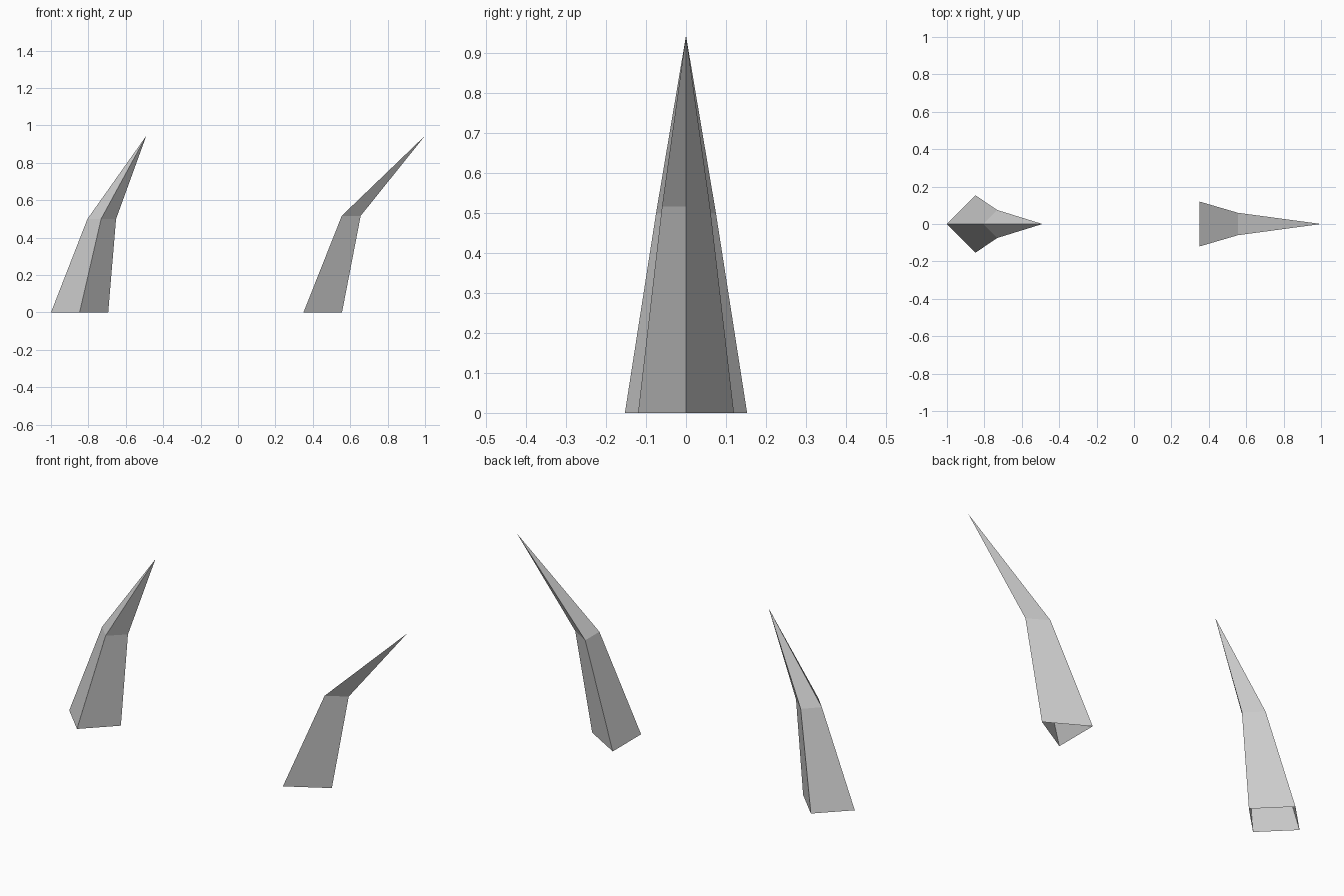
import bpy
import bmesh

cube = bpy.data.objects.get("Cube")
if cube:
    bpy.data.objects.remove(cube, do_unlink=True)

grey = bpy.data.materials.new("light grey")
grey.use_nodes = True
colour = (0.6, 0.6, 0.6, 1)
grey.diffuse_color = colour
grey.node_tree.nodes["Principled BSDF"].inputs["Base Color"].default_value = colour


def build_horn(name, base, middle, tip):
    """Open-bottomed faceted spike: two rings and a point."""
    bm = bmesh.new()
    low = [bm.verts.new(p) for p in base]
    mid = [bm.verts.new(p) for p in middle]
    point = bm.verts.new(tip)
    count = len(base)
    for i in range(count):
        j = (i + 1) % count
        bm.faces.new((low[i], low[j], mid[j], mid[i]))
        bm.faces.new((mid[i], mid[j], point))
    mesh = bpy.data.meshes.new(name)
    bm.to_mesh(mesh)
    bm.free()
    mesh.materials.append(grey)
    obj = bpy.data.objects.new(name, mesh)
    bpy.context.collection.objects.link(obj)


def diamond(outer, centre, inner, half, z):
    return [(outer, 0, z), (centre, -half, z), (inner, 0, z), (centre, half, z)]


def triangle(back, ridge, half, z):
    return [(back, -half, z), (ridge, 0, z), (back, half, z)]


# Four-sided horn
build_horn("right_horn",
           diamond(-1, -0.847, -0.694, 0.153, 0),
           diamond(-0.805, -0.732, -0.652, 0.075, 0.5),
           (-0.49, 0, 0.945))

# Three-sided horn
build_horn("left_horn",
           triangle(0.35, 0.556, 0.12, 0),
           triangle(0.555, 0.656, 0.06, 0.517),
           (1, 0, 0.945))
